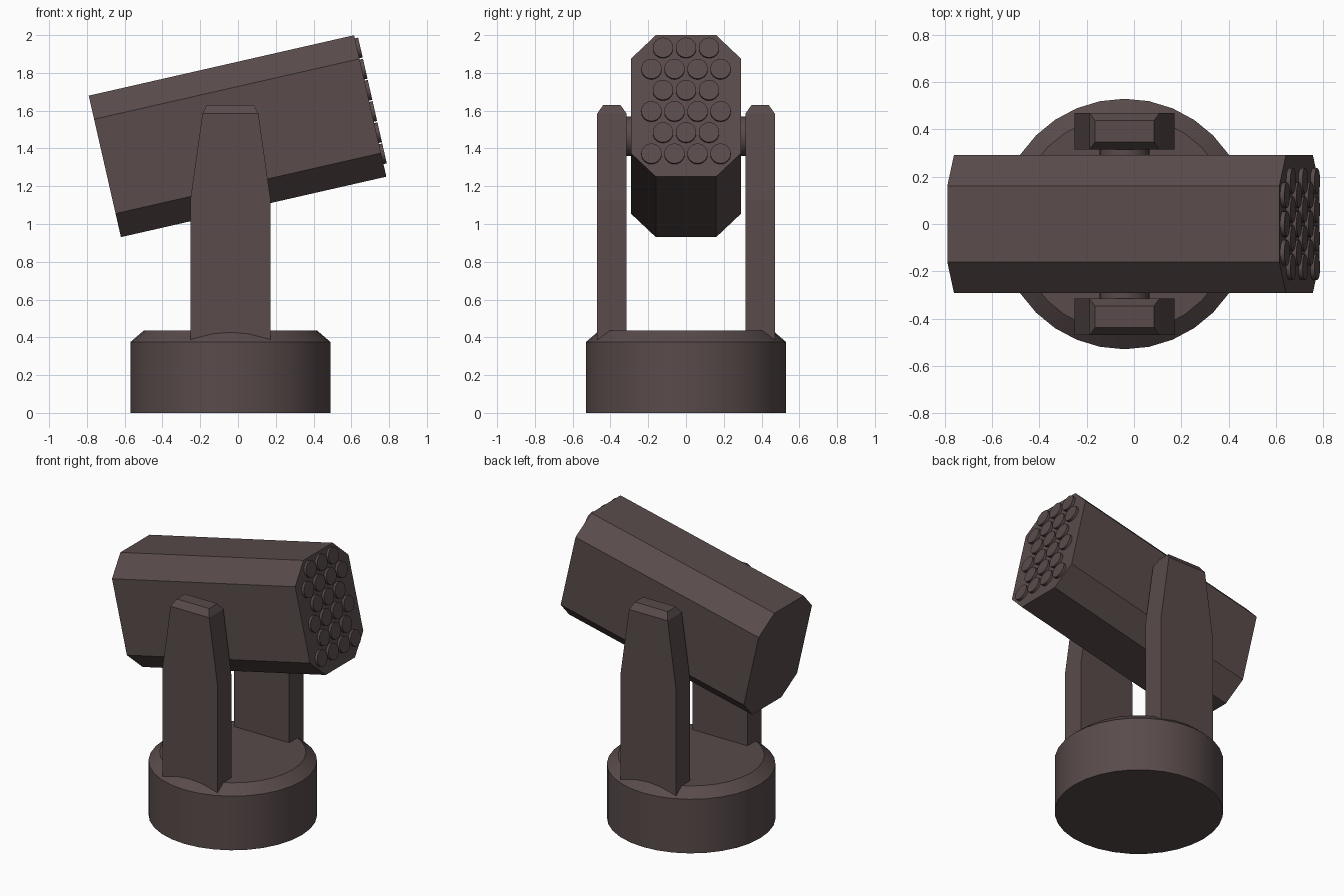
import bpy, bmesh, math
from mathutils import Matrix, Vector

if "Cube" in bpy.data.objects:
    bpy.data.objects.remove(bpy.data.objects["Cube"], do_unlink=True)

metal = bpy.data.materials.new("dark brown metal")
metal.use_nodes = True
COLOR = (0.1, 0.07, 0.07, 1)
metal.diffuse_color = COLOR
metal.node_tree.nodes["Principled BSDF"].inputs["Base Color"].default_value = COLOR

AXIS_X = -0.04                                   # turret axis
TILT = Matrix.Rotation(math.radians(-12.83), 4, "Y")
POD = Matrix.Translation((-0.0025, 0, 1.465)) @ TILT
POD_LENGTH = 1.441


def finish(name, bm, matrix=Matrix(), smooth=False):
    """Turn a bmesh into a coloured object."""
    bmesh.ops.recalc_face_normals(bm, faces=bm.faces)
    mesh = bpy.data.meshes.new(name)
    bm.to_mesh(mesh)
    bm.free()
    mesh.materials.append(metal)
    obj = bpy.data.objects.new(name, mesh)
    bpy.context.collection.objects.link(obj)
    obj.matrix_world = matrix
    if smooth:
        bpy.ops.object.select_all(action="DESELECT")
        obj.select_set(True)
        bpy.context.view_layer.objects.active = obj
        bpy.ops.object.shade_smooth_by_angle(angle=math.radians(30))
    return obj


def loft(bm, rings):
    """Skin matching rings of points and cap both ends."""
    loops = [[bm.verts.new(p) for p in ring] for ring in rings]
    for a, b in zip(loops, loops[1:]):
        for i in range(len(a)):
            j = (i + 1) % len(a)
            bm.faces.new((a[i], a[j], b[j], b[i]))
    bm.faces.new(loops[0])
    bm.faces.new(loops[-1])


def circle(radius, z, count=32):
    steps = [2 * math.pi * i / count for i in range(count)]
    return [Vector((radius * math.cos(a), radius * math.sin(a), z)) for a in steps]


def rectangle(x0, x1, y0, y1, z):
    return [(x0, y0, z), (x1, y0, z), (x1, y1, z), (x0, y1, z)]


# Round base with a chamfered top
bm = bmesh.new()
loft(bm, [circle(0.53, 0), circle(0.53, 0.375), circle(0.46, 0.435)])
finish("base", bm, Matrix.Translation((AXIS_X, 0, 0)), smooth=True)

# Tapered arms and pivots on both sides
for side, label in ((1, "left"), (-1, "right")):
    bm = bmesh.new()
    loft(bm, [rectangle(AXIS_X - half, AXIS_X + half,
                        side * (0.315 + inset), side * (0.47 - inset), z)
              for half, inset, z in ((0.212, 0, 0.3), (0.212, 0, 1.13),
                                     (0.148, 0, 1.585), (0.125, 0.032, 1.63))])
    finish(label + "_arm", bm)

    bm = bmesh.new()
    loft(bm, [circle(0.105, 0.25), circle(0.105, 0.35)])
    turn = Matrix.Rotation(-side * math.pi / 2, 4, "X")
    finish(label + "_pivot", bm,
           Matrix.Translation((AXIS_X, 0, 1.465)) @ turn, smooth=True)

# Tilted eight-sided launcher pod
half_w, half_h, flat_w, flat_h = 0.292, 0.384, 0.16, 0.256
quarter = [(half_w, flat_h), (flat_w, half_h)]
outline = (quarter + [(-y, z) for y, z in reversed(quarter)]
           + [(-y, -z) for y, z in quarter]
           + [(y, -z) for y, z in reversed(quarter)])
bm = bmesh.new()
loft(bm, [[(x, y, z) for y, z in outline]
          for x in (-POD_LENGTH / 2, POD_LENGTH / 2)])
finish("launcher_pod", bm, POD)

# Staggered rows of three and four tube caps on the pod's end
bm = bmesh.new()
face_out = Matrix.Rotation(math.pi / 2, 4, "Y")
for row in range(6):
    count = 3 + row % 2
    for i in range(count):
        spot = Vector((POD_LENGTH / 2, (i - (count - 1) / 2) * 0.122,
                       0.313 - row * 0.115))
        loft(bm, [[spot + face_out @ p for p in circle(r, h, 24)]
                  for r, h in ((0.054, -0.01), (0.054, 0.018))])
finish("tube_caps", bm, POD, smooth=True)
